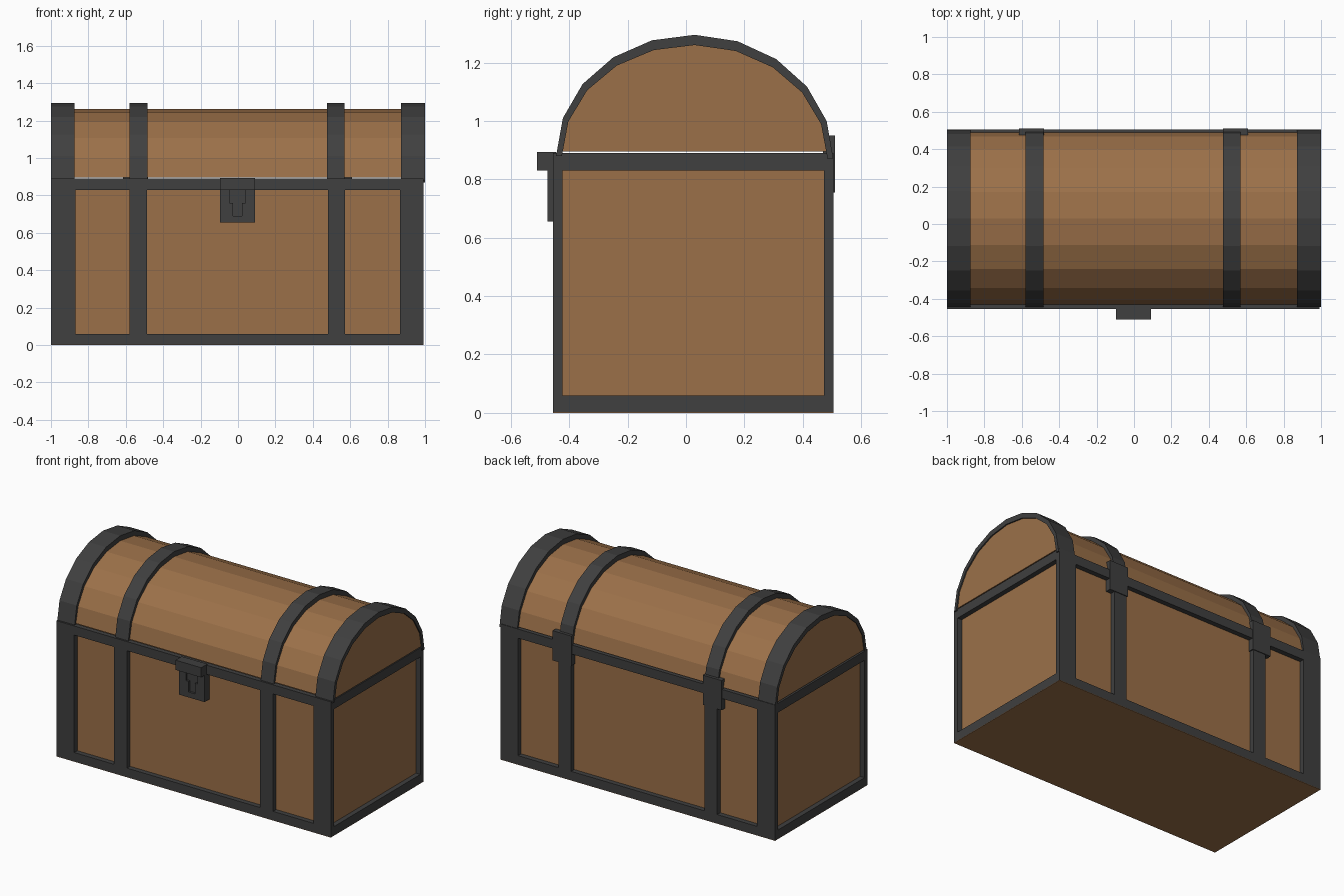
import bpy, bmesh, math

cube = bpy.data.objects.get("Cube")
if cube:
    bpy.data.objects.remove(cube, do_unlink=True)


def material(name, rgb):
    m = bpy.data.materials.new(name)
    m.use_nodes = True
    m.diffuse_color = (*rgb, 1)
    m.node_tree.nodes["Principled BSDF"].inputs["Base Color"].default_value = (*rgb, 1)
    return m


WOOD = material("brown wood", (0.33, 0.163, 0.066))
IRON = material("dark iron", (0.05, 0.05, 0.05))


def prism(name, mat, points, offset):
    """Extrude a planar outline along an offset vector."""
    bm = bmesh.new()
    face = bm.faces.new([bm.verts.new(p) for p in points])
    new = bmesh.ops.extrude_face_region(bm, geom=[face])["geom"]
    bmesh.ops.translate(bm, vec=offset, verts=[v for v in new if isinstance(v, bmesh.types.BMVert)])
    bmesh.ops.recalc_face_normals(bm, faces=bm.faces)
    mesh = bpy.data.meshes.new(name)
    bm.to_mesh(mesh)
    bm.free()
    mesh.materials.append(mat)
    obj = bpy.data.objects.new(name, mesh)
    bpy.context.collection.objects.link(obj)
    return obj


def box(name, mat, x, y, z):
    base = [(x[0], y[0], z[0]), (x[1], y[0], z[0]), (x[1], y[1], z[0]), (x[0], y[1], z[0])]
    return prism(name, mat, base, (0, 0, z[1] - z[0]))


# Chest dimensions
LEFT, RIGHT = -1.0, 0.992
FRONT, BACK = -0.455, 0.505
T = 0.032                       # frame thickness
BASE, LOW, HIGH, TOP = 0.003, 0.06, 0.83, 0.89

# Wooden body and underside
box("body_panels", WOOD, (LEFT + T, RIGHT - T), (FRONT + T, BACK - T), (BASE, TOP - 0.004))
box("underside", WOOD, (LEFT, RIGHT), (FRONT, BACK), (0, BASE))

# Frame rails and posts
post_spans = {"right_corner": (LEFT, -0.87), "right_strap": (-0.58, -0.487),
              "left_strap": (0.48, 0.573), "left_corner": (0.865, RIGHT)}
walls = {"front": (FRONT, FRONT + T), "back": (BACK - T, BACK)}
levels = {"lower": (BASE, LOW), "upper": (HIGH, TOP)}
for wall, y in walls.items():
    for level, z in levels.items():
        box(f"{wall}_{level}_rail", IRON, (LEFT, RIGHT), y, z)
    for post, x in post_spans.items():
        box(f"{wall}_{post}_post", IRON, x, y, (LOW, HIGH))
for side, x in (("right", (LEFT, LEFT + T)), ("left", (RIGHT - T, RIGHT))):
    for level, z in levels.items():
        box(f"{side}_{level}_rail", IRON, x, (FRONT + T, BACK - T), z)


# Lid: ten-sided half ellipse, leaning very slightly backwards
def arch(x, ry, rz, floor=0):
    pts = []
    for i in range(11):
        a = math.pi * i / 10
        y, z = -ry * math.cos(a), rz * math.sin(a)
        pts.append((x, 0.03 + y, max(0.875 + z - 0.011 * y, floor)))
    return pts


prism("lid_barrel", WOOD, arch(-0.994, 0.46, 0.387, 0.896), (1.986, 0, 0))
lid_spans = {"right_end": (-1, -0.875), "right_middle": (-0.58, -0.485),
             "left_middle": (0.475, 0.57), "left_end": (0.872, 1)}
for name, (x0, x1) in lid_spans.items():
    outline = arch(x0, 0.475, 0.42) + arch(x0, 0.455, 0.385)[::-1]
    prism(f"lid_{name}_band", IRON, outline, (x1 - x0, 0, 0))

# Hinges
for side, x in (("right", (-0.615, -0.48)), ("left", (0.475, 0.61))):
    box(f"{side}_hinge", IRON, x, (0.47, 0.51), (0.755, 0.95))

# Lock with a stepped keyhole notch, and the hasp over it
half = [(0.093, HIGH), (0.093, 0.655)]
notch = [(0.043, HIGH), (0.043, 0.76), (0.024, 0.76), (0.024, 0.69)]
loop = notch + [(-x, z) for x, z in notch[::-1]] + [(-x, z) for x, z in half] + half[::-1]
prism("lock_plate", IRON, [(x - 0.003, -0.475, z) for x, z in loop], (0, 0.014, 0))
box("lock_backing", IRON, (-0.096, 0.09), (-0.461, FRONT + T), (0.655, HIGH))
box("hasp", IRON, (-0.096, 0.09), (-0.51, FRONT + 0.01), (HIGH, 0.894))
